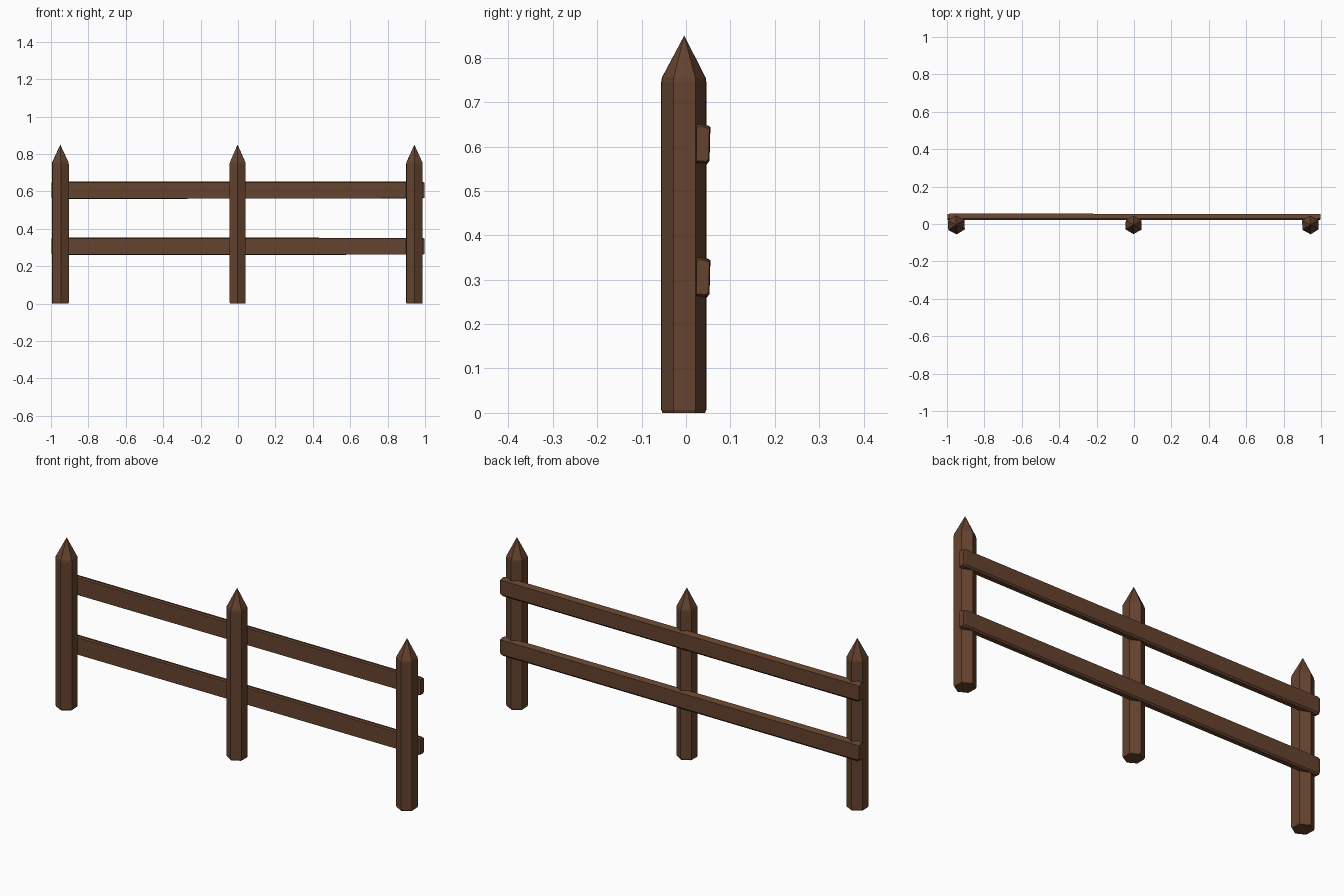
import bpy, bmesh, math
from mathutils import Matrix, Vector

if "Cube" in bpy.data.objects:
    bpy.data.objects.remove(bpy.data.objects["Cube"])

wood = bpy.data.materials.new("brown_wood")
wood.diffuse_color = (0.13, 0.056, 0.028, 1)
wood.use_nodes = True
wood.node_tree.nodes["Principled BSDF"].inputs["Base Color"].default_value = wood.diffuse_color


def finish(name, bm):
    bmesh.ops.recalc_face_normals(bm, faces=bm.faces)
    mesh = bpy.data.meshes.new(name)
    bm.to_mesh(mesh)
    bm.free()
    mesh.materials.append(wood)
    obj = bpy.data.objects.new(name, mesh)
    bpy.context.collection.objects.link(obj)
    return obj


def post(name, x, turn, radius):
    """Six-sided stake: flared shaft rings closed by a pointed tip."""
    bm = bmesh.new()
    rings = []
    for z, r in [(0.0, 0.94), (0.007, 1.0), (0.745, 1.0), (0.755, 0.97)]:
        ring = []
        for i in range(6):
            a = math.radians(30 + 60 * i + turn)
            ring.append(bm.verts.new((x + radius * r * math.cos(a),
                                      -0.005 + radius * r * math.sin(a), z)))
        rings.append(ring)
    tip = bm.verts.new((x, -0.004, 0.85))
    bm.faces.new(rings[0])
    for i in range(6):
        j = (i + 1) % 6
        for lo, hi in zip(rings, rings[1:]):
            bm.faces.new((lo[i], lo[j], hi[j], hi[i]))
        bm.faces.new((rings[-1][i], rings[-1][j], tip))
    finish(name, bm)


def rail(name, z):
    """Long plank, slightly leaning, with worn ends."""
    bm = bmesh.new()
    section = [(0.021, -0.044), (0.047, -0.046), (0.053, -0.038),
               (0.055, 0.038), (0.050, 0.041), (0.029, 0.047), (0.022, 0.042)]
    centre = Vector((0.038, 0.0))
    rings = []
    for x, s in [(-0.998, 0.88), (-0.985, 1), (0.985, 0.97), (0.998, 0.86)]:
        ring = []
        for p in section:
            q = centre + (Vector(p) - centre) * s
            ring.append(bm.verts.new((x, q.x, z + q.y)))
        rings.append(ring)
    bm.faces.new(rings[0])
    bm.faces.new(rings[-1])
    n = len(section)
    for a, b in zip(rings, rings[1:]):
        for i in range(n):
            j = (i + 1) % n
            bm.faces.new((a[i], a[j], b[j], b[i]))
    finish(name, bm)


# Three stakes
post("left_post", -0.95, 3, 0.051)
post("middle_post", -0.002, -1, 0.049)
post("right_post", 0.943, 2, 0.050)

# Two rails across the back of the stakes
rail("lower_rail", 0.306)
rail("upper_rail", 0.606)
